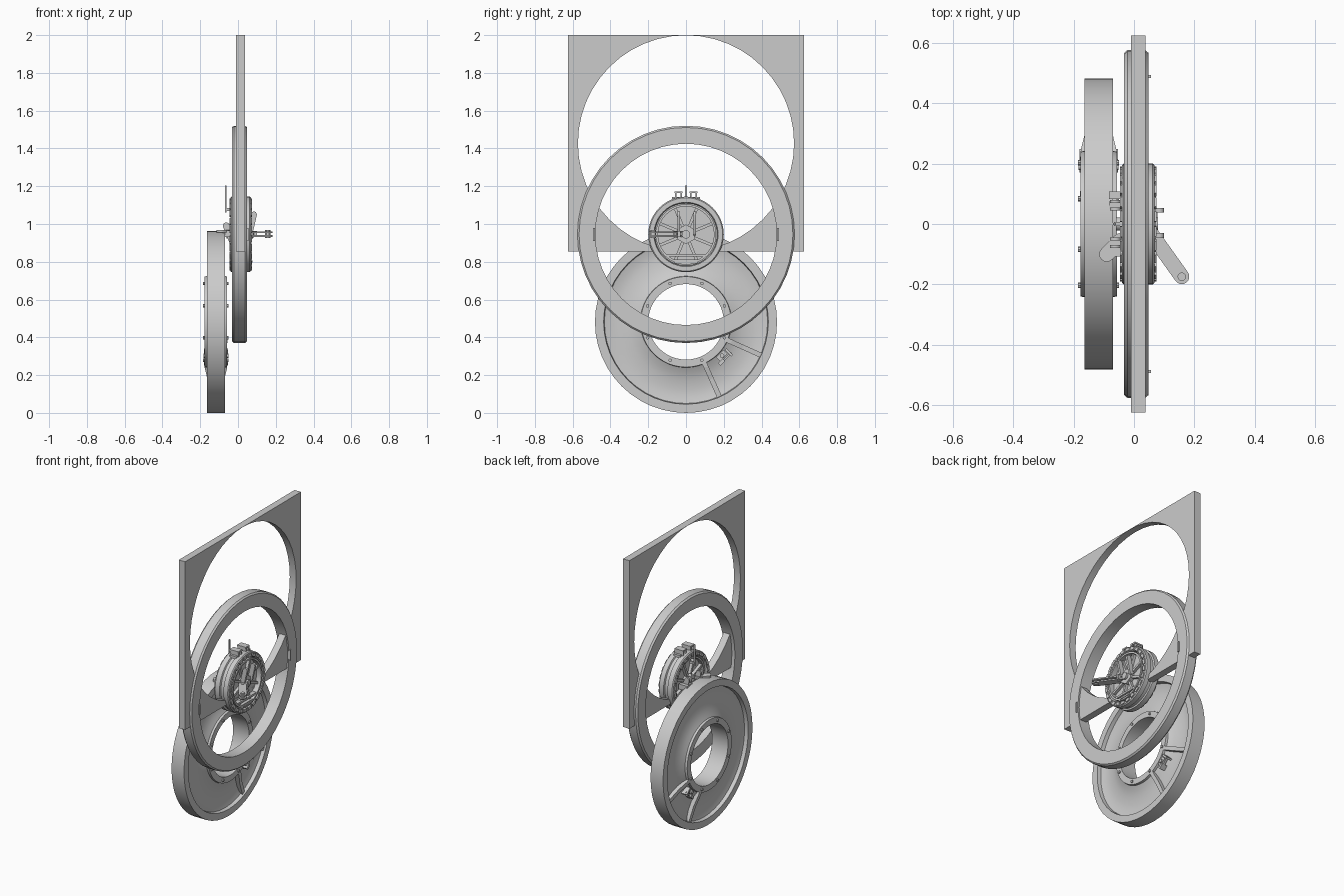
import bpy, bmesh
from math import sin, cos, pi, radians
from mathutils import Matrix, Vector

if "Cube" in bpy.data.objects:
    bpy.data.objects.remove(bpy.data.objects["Cube"])

HATCH_Z, DISC_Z, DISC_X, PANEL_Z = 0.945, 0.482, -0.117, 1.427


def finish(name, bm, smooth=True):
    bmesh.ops.recalc_face_normals(bm, faces=bm.faces[:])
    me = bpy.data.meshes.new(name)
    bm.to_mesh(me)
    bm.free()
    ob = bpy.data.objects.new(name, me)
    bpy.context.collection.objects.link(ob)
    if smooth:
        bpy.ops.object.select_all(action='DESELECT')
        ob.select_set(True)
        bpy.context.view_layer.objects.active = ob
        bpy.ops.object.shade_smooth_by_angle(angle=radians(30))
    return ob


def lathe(name, profile, z, n=48):
    """Closed (radius, x) outline turned around the x axis at height z."""
    bm = bmesh.new()
    loops = [[bm.verts.new((x, r * cos(2 * pi * i / n), z + r * sin(2 * pi * i / n)))
              for r, x in profile] for i in range(n)]
    m = len(profile)
    for i in range(n):
        a, b = loops[i], loops[(i + 1) % n]
        for j in range(m):
            bm.faces.new((a[j], a[(j + 1) % m], b[(j + 1) % m], b[j]))
    return finish(name, bm)


def add_box(bm, lo, hi, mat=Matrix()):
    lo, hi = Vector(lo), Vector(hi)
    m = mat @ Matrix.Translation((lo + hi) / 2) @ Matrix.Diagonal((*(hi - lo), 1))
    bmesh.ops.create_cube(bm, size=1, matrix=m)


def add_cyl(bm, p, q, r, n=12):
    p, q = Vector(p), Vector(q)
    rot = (q - p).to_track_quat('Z', 'Y').to_matrix().to_4x4()
    bmesh.ops.create_cone(bm, cap_ends=True, segments=n, radius1=r, radius2=r,
                          depth=(q - p).length, matrix=Matrix.Translation((p + q) / 2) @ rot)


def add_capsule(bm, a, b, r, axis, thick):
    """Round-ended flat bar from a to b, extruded along axis."""
    a, b, axis = Vector(a), Vector(b), Vector(axis)
    d = (b - a).normalized()
    s = axis.cross(d)
    pts = []
    for c, t0 in ((b, -pi / 2), (a, pi / 2)):
        for k in range(9):
            t = t0 + pi * k / 8
            pts.append(c + r * (cos(t) * d + sin(t) * s))
    lo = [bm.verts.new(p - axis * thick / 2) for p in pts]
    hi = [bm.verts.new(p + axis * thick / 2) for p in pts]
    bm.faces.new(lo)
    bm.faces.new(hi)
    for i in range(len(pts)):
        j = (i + 1) % len(pts)
        bm.faces.new((lo[i], lo[j], hi[j], hi[i]))


def around(z, deg):
    """Frame at height z, local +y pointing outward at the angle."""
    return Matrix.Translation((0, 0, z)) @ Matrix.Rotation(radians(deg), 4, 'X')


# Wall panel: rectangle with a round hole reaching nearly to its top and bottom
bm = bmesh.new()
n = 48
rows = []
for i in range(n):
    c, s = cos(2 * pi * i / n), sin(2 * pi * i / n)
    k = 1 / max(abs(c), abs(s))
    rows.append([bm.verts.new((x, y, PANEL_Z + z)) for x, y, z in (
        (-0.01, c * k * 0.624, s * k * 0.573), (0.038, c * k * 0.624, s * k * 0.573),
        (0.038, c * 0.5722, s * 0.5722), (-0.01, c * 0.5722, s * 0.5722))])
for i in range(n):
    a, b = rows[i], rows[(i + 1) % n]
    for j in range(4):
        bm.faces.new((a[j], a[(j + 1) % 4], b[(j + 1) % 4], b[j]))
finish("wall_panel", bm)

# Large frame ring with chamfered rim and two small side grips
lathe("frame_ring", [(0.48, -0.033), (0.566, -0.033), (0.575, -0.022), (0.575, 0.038),
                     (0.566, 0.048), (0.48, 0.048)], HATCH_Z)
bm = bmesh.new()
for s in (-1, 1):
    add_box(bm, (0.045, s * 0.488 - 0.005, HATCH_Z - 0.035), (0.056, s * 0.488 + 0.005, HATCH_Z + 0.035))
finish("ring_grips", bm, False)

# Large disc: heavy rim, dished web on both sides, raised hub collar
half = [(0.482, 0.047), (0.436, 0.047), (0.432, 0.022), (0.40, 0.014), (0.36, 0.013),
        (0.31, 0.019), (0.27, 0.031), (0.242, 0.045), (0.240, 0.060), (0.200, 0.060)]
lathe("disc", [(r, DISC_X + x) for r, x in half] +
      [(r, DISC_X - x) for r, x in reversed(half)], DISC_Z)

# Collar bolts, sector ribs and latch, repeated on both faces of the disc
bolts, ribs, latch = bmesh.new(), bmesh.new(), bmesh.new()
for s in (-1, 1):
    for k in range(8):
        t = pi / 8 + k * pi / 4
        p = Vector((DISC_X + s * 0.058, 0.22 * cos(t), DISC_Z + 0.22 * sin(t)))
        add_cyl(bolts, p, p + Vector((s * 0.010, 0, 0)), 0.009, 8)
    for deg in (-24, -66):
        m = around(DISC_Z, deg)
        vs = [ribs.verts.new(m @ Vector((DISC_X + s * x, y, w)))
              for w in (-0.013, 0.013)
              for x, y in ((0.0, 0.236), (0.061, 0.236), (0.059, 0.262), (0.044, 0.33), (0.036, 0.436), (0, 0.436))]
        ribs.faces.new(vs[:6])
        ribs.faces.new(vs[6:])
        for i in range(6):
            j = (i + 1) % 6
            ribs.faces.new((vs[i], vs[j], vs[j + 6], vs[i + 6]))
    m = around(DISC_Z, -45)
    for lo, hi in (((0.01, 0.245, -0.02), (0.055, 0.275, 0.035)),
                   ((0.01, 0.275, -0.035), (0.064, 0.293, 0.0)),
                   ((0.01, 0.25, 0.04), (0.064, 0.30, 0.052)),
                   ((0.04, 0.28, -0.03), (0.055, 0.29, 0.055))):
        x0, x1 = sorted((DISC_X + s * lo[0], DISC_X + s * hi[0]))
        add_box(latch, (x0, *lo[1:]), (x1, *hi[1:]), m)
    add_cyl(latch, m @ Vector((DISC_X + s * 0.05, 0.262, 0.008)),
            m @ Vector((DISC_X + s * 0.066, 0.262, 0.008)), 0.012)
finish("disc_bolts", bolts)
finish("disc_ribs", ribs, False)
finish("disc_latches", latch)

# Hatch body: rim ring, inner ring and a recessed plate
lathe("hatch_rim", [(0.165, -0.025), (0.17, -0.04), (0.194, -0.04), (0.2, -0.034), (0.2, 0.0),
                    (0.19, 0.004), (0.19, 0.026), (0.2, 0.03), (0.2, 0.062), (0.194, 0.068),
                    (0.17, 0.068), (0.165, 0.06)], HATCH_Z)
lathe("hatch_inner_ring", [(0.148, -0.032), (0.16, -0.032), (0.16, 0.072), (0.148, 0.072)], HATCH_Z)
bm = bmesh.new()
add_cyl(bm, (-0.006, 0, HATCH_Z), (0.036, 0, HATCH_Z), 0.168, 48)
finish("hatch_plate", bm)

# Rim blocks, spokes and hex hub on both faces
blocks, spokes, hub = bmesh.new(), bmesh.new(), bmesh.new()
for k in range(24):
    m = around(HATCH_Z, k * 15 + 7.5)
    add_box(blocks, (0.06, 0.170, -0.016), (0.074, 0.190, 0.016), m)
    add_box(blocks, (-0.046, 0.170, -0.016), (-0.035, 0.190, 0.016), m)
for k in range(8):
    m = around(HATCH_Z, k * 45 + 22.5)
    add_box(spokes, (-0.026, 0.02, -0.008), (0.055, 0.152, 0.008), m)
add_cyl(hub, (-0.045, 0, HATCH_Z), (0.066, 0, HATCH_Z), 0.052, 6)
add_cyl(hub, (-0.06, 0, HATCH_Z), (0.080, 0, HATCH_Z), 0.022, 20)
finish("rim_blocks", blocks, False)
finish("hatch_spokes", spokes, False)
finish("hatch_hub", hub)

# Lower crossbar and slotted name-free plate
bm = bmesh.new()
add_box(bm, (0.03, -0.105, HATCH_Z - 0.118), (0.066, 0.105, HATCH_Z - 0.105))
add_box(bm, (0.03, -0.062, HATCH_Z - 0.155), (0.070, 0.062, HATCH_Z - 0.132))
add_box(bm, (0.06, -0.045, HATCH_Z - 0.149), (0.077, 0.045, HATCH_Z - 0.138))
finish("hatch_crossbar", bm, False)

# Two leaning arms on the outer face
bm = bmesh.new()
for y in (-0.038, 0.046):
    add_capsule(bm, (0.062, y, HATCH_Z + 0.01), (0.084, y, HATCH_Z + 0.105), 0.016, (0, 1, 0), 0.015)
finish("face_arms", bm)

# Swing handle: twin plates with end pin, plus the shorter inner lever
bm = bmesh.new()
for z in (0.956, 0.936):
    add_capsule(bm, (0.055, -0.03, z), (0.158, -0.174, z), 0.025, (0, 0, 1), 0.009)
add_cyl(bm, (0.158, -0.174, 0.925), (0.158, -0.174, 0.968), 0.014)
add_cyl(bm, (0.075, -0.055, 0.928), (0.075, -0.055, 0.964), 0.010)
add_box(bm, (0.06, -0.045, 0.93), (0.10, -0.03, 0.962))
finish("outer_handle", bm)
bm = bmesh.new()
add_capsule(bm, (-0.045, -0.055, 0.962), (-0.09, -0.1, 0.962), 0.025, (0, 0, 1), 0.014)
finish("inner_lever", bm)

# Inner mounting lugs with gussets
bm = bmesh.new()
for s in (-1, 1):
    for y in (0.062, 0.095):
        add_box(bm, (-0.083, s * y - 0.012, 0.93), (-0.02, s * y + 0.012, 0.965))
    for y in (0.05, 0.075):
        add_capsule(bm, (-0.03, s * y, 0.91), (-0.062, s * y, 0.99), 0.018, (0, 1, 0), 0.01)
finish("inner_lugs", bm)

# Top clamps and upright rod
bm = bmesh.new()
for s in (-1, 1):
    y = s * 0.04
    for d in (-0.014, 0.014):
        add_box(bm, (-0.02, y + d - 0.004, HATCH_Z + 0.185), (0.045, y + d + 0.004, HATCH_Z + 0.222))
    add_box(bm, (-0.02, y - 0.022, HATCH_Z + 0.218), (0.045, y + 0.022, HATCH_Z + 0.228))
add_box(bm, (-0.01, -0.075, HATCH_Z + 0.18), (0.04, 0.075, HATCH_Z + 0.197))
finish("top_clamps", bm, False)
bm = bmesh.new()
add_box(bm, (-0.069, -0.004, 1.06), (-0.06, 0.004, 1.205))
add_box(bm, (-0.066, -0.006, 1.07), (-0.03, 0.006, 1.085))
finish("upright_rod", bm, False)
